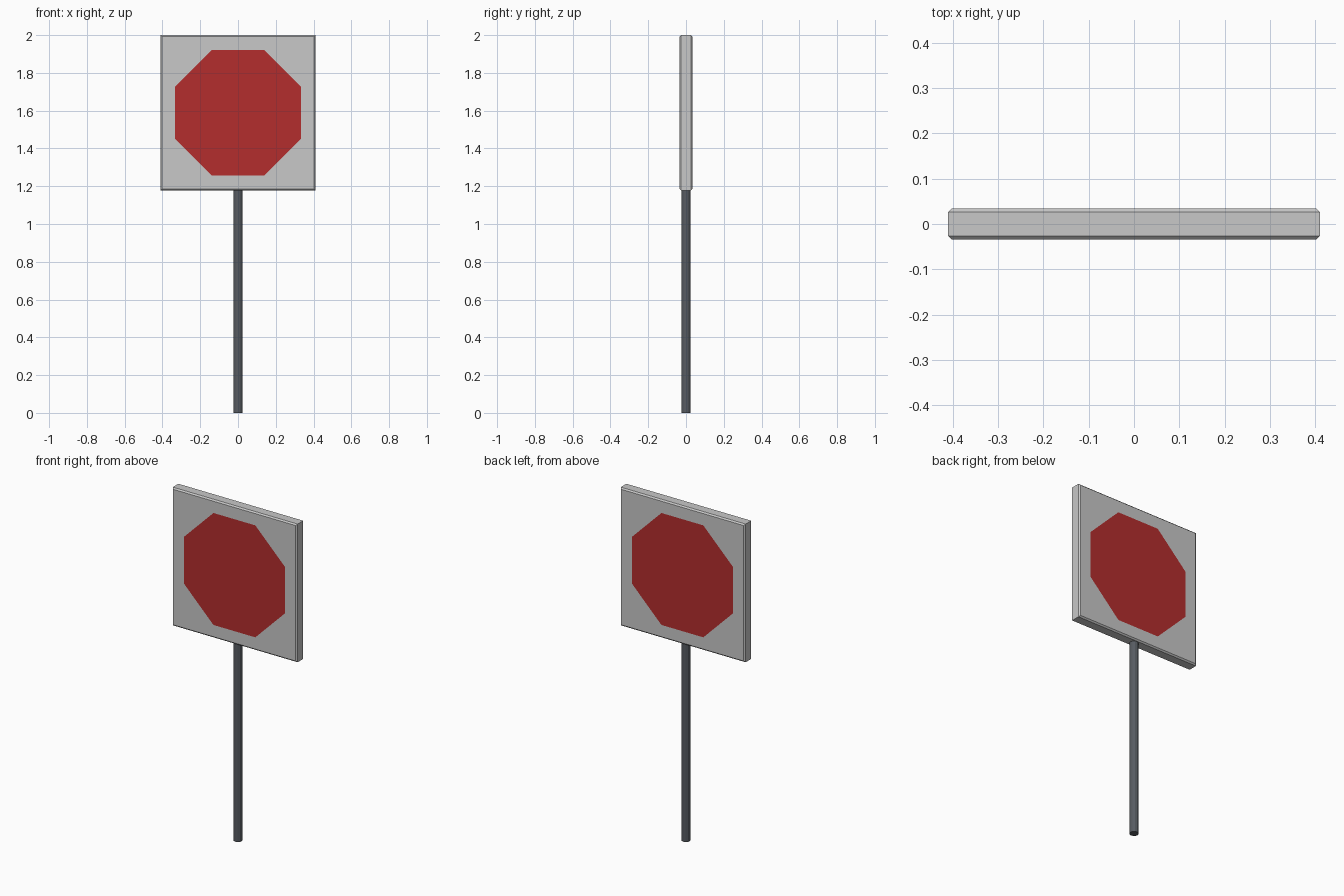
import bpy, bmesh, math

if "Cube" in bpy.data.objects:
    bpy.data.objects.remove(bpy.data.objects["Cube"])


def material(name, color):
    m = bpy.data.materials.new(name)
    m.diffuse_color = (*color, 1)
    m.use_nodes = True
    m.node_tree.nodes["Principled BSDF"].inputs["Base Color"].default_value = m.diffuse_color
    return m


def make_object(name, bm, mats):
    bmesh.ops.recalc_face_normals(bm, faces=bm.faces)
    me = bpy.data.meshes.new(name)
    bm.to_mesh(me)
    bm.free()
    for m in mats:
        me.materials.append(m)
    ob = bpy.data.objects.new(name, me)
    bpy.context.collection.objects.link(ob)
    return ob


grey = material("light grey", (0.58, 0.58, 0.58))
red = material("sign red", (0.456, 0.027, 0.027))
dark = material("dark steel", (0.095, 0.105, 0.12))

HALF, DEPTH, BEVEL, OCT = 0.411, 0.034, 0.008, 0.333
CZ = 2.0 - HALF

# Sign panel: chamfered square slab with an octagon cut into both faces
bm = bmesh.new()


def square(h, y):
    return [bm.verts.new((sx * h, y, CZ + sz * h))
            for sx, sz in ((1, 1), (-1, 1), (-1, -1), (1, -1))]


rings = [square(HALF - BEVEL, -DEPTH), square(HALF, -DEPTH + BEVEL),
         square(HALF, DEPTH - BEVEL), square(HALF - BEVEL, DEPTH)]
for a, b in zip(rings, rings[1:]):
    for i in range(4):
        j = (i + 1) % 4
        bm.faces.new((a[i], a[j], b[j], b[i]))

radius = OCT / math.cos(math.pi / 8)
for ring, y in ((rings[0], -DEPTH), (rings[3], DEPTH)):
    octagon = []
    for k in range(8):
        t = math.pi / 8 + k * math.pi / 4
        octagon.append(bm.verts.new((radius * math.cos(t), y, CZ + radius * math.sin(t))))
    bm.faces.new(octagon).material_index = 1
    for i in range(4):
        a, b, c = octagon[2 * i], octagon[2 * i + 1], octagon[(2 * i + 2) % 8]
        bm.faces.new((ring[i], b, a))
        bm.faces.new((ring[i], ring[(i + 1) % 4], c, b))
make_object("sign_panel", bm, [grey, red])

# Pole, running slightly into the panel
bm = bmesh.new()
top = 2.0 - 2 * HALF + 0.01
bmesh.ops.create_cone(bm, cap_ends=True, segments=12, radius1=0.025, radius2=0.025, depth=top)
bmesh.ops.translate(bm, verts=bm.verts, vec=(0, 0, top / 2))
make_object("pole", bm, [dark])
